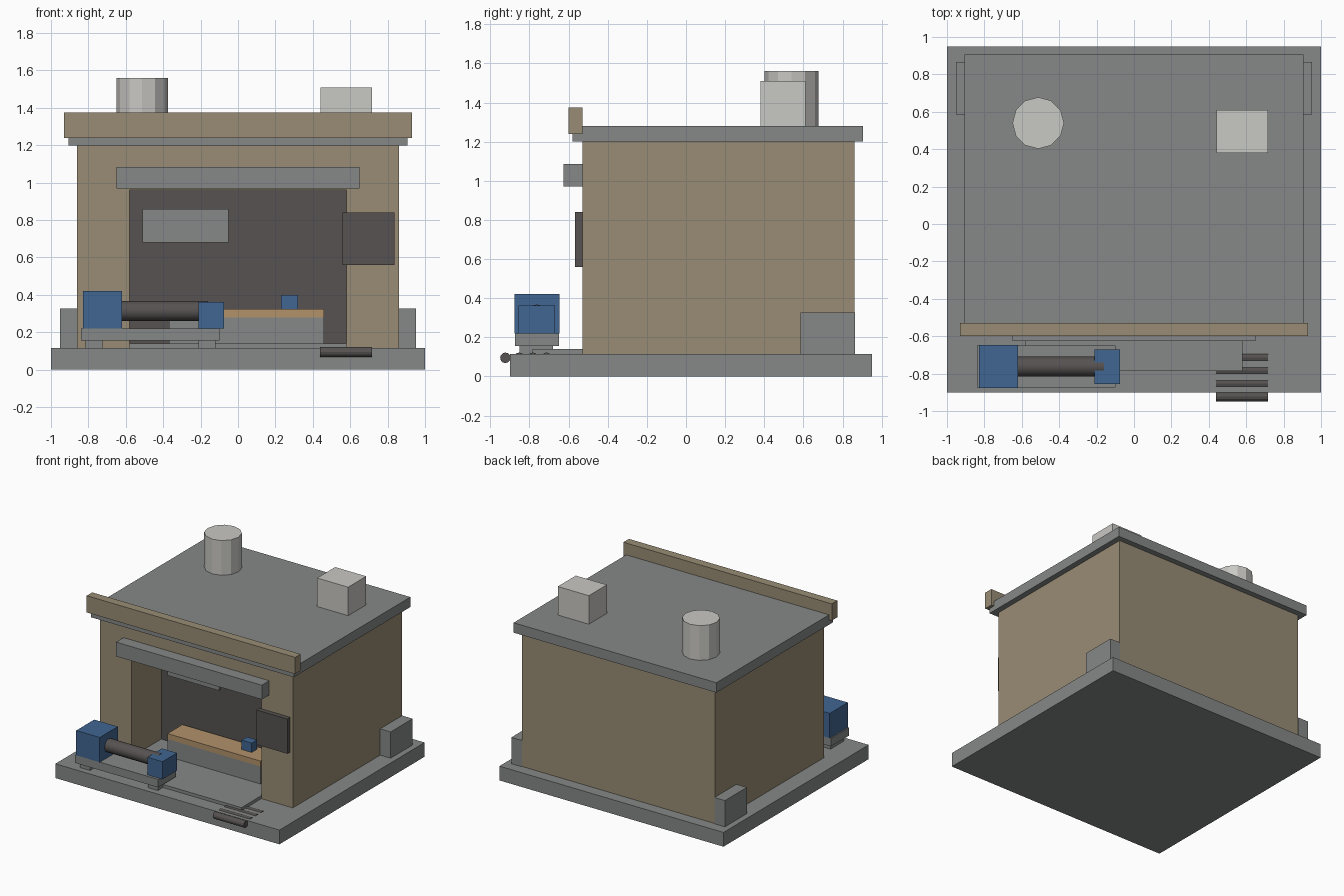
import bpy
import math

cube = bpy.data.objects.get("Cube")
if cube:
    bpy.data.objects.remove(cube, do_unlink=True)


def material(name, rgb):
    """Flat material from an sRGB triple."""
    linear = [((c / 255 + 0.055) / 1.055) ** 2.4 for c in rgb]
    mat = bpy.data.materials.new(name)
    mat.use_nodes = True
    mat.diffuse_color = (*linear, 1)
    mat.node_tree.nodes["Principled BSDF"].inputs["Base Color"].default_value = (*linear, 1)
    return mat


grey = material("concrete grey", (134, 137, 135))
tan = material("tan wall", (152, 140, 117))
dark = material("dark metal", (86, 82, 81))
blue = material("machine blue", (64, 102, 146))
wood = material("bench wood", (178, 146, 106))
pale = material("pale vent", (201, 200, 196))


def box(name, mat, x, y, z):
    """Box given by its low and high limits on each axis."""
    limits = (x, y, z)
    bpy.ops.mesh.primitive_cube_add(size=1, location=[(a + b) / 2 for a, b in limits])
    ob = bpy.context.object
    ob.name = name
    ob.scale = [b - a for a, b in limits]
    bpy.ops.object.transform_apply(location=False, rotation=False, scale=True)
    ob.data.materials.append(mat)
    return ob


def cylinder(name, mat, centre, radius, length, sides, along_x=False):
    turn = (0, math.pi / 2, 0) if along_x else (0, 0, 0)
    bpy.ops.mesh.primitive_cylinder_add(vertices=sides, radius=radius, depth=length,
                                        location=centre, rotation=turn)
    ob = bpy.context.object
    ob.name = name
    ob.data.materials.append(mat)
    return ob


GROUND = 0.115
ROOF = 1.28
WALL_FRONT = -0.53
BAY_BACK = -0.15

# Ground slab and bay floor
box("ground_slab", grey, (-1, 1), (-0.9, 0.95), (0, GROUND))
box("bay_floor", grey, (-0.58, 0.58), (-0.785, BAY_BACK), (GROUND, 0.14))

# Building shell with an open front bay
box("rear_block", tan, (-0.86, 0.86), (-0.12, 0.86), (GROUND, 1.2))
for side, sign in (("left", 1), ("right", -1)):
    box(side + "_bay_wall", tan, sorted((sign * 0.58, sign * 0.86)),
        (WALL_FRONT, -0.12), (GROUND, 1.2))
    box(side + "_side_cabinet", grey, sorted((sign * 0.86, sign * 0.953)),
        (0.585, 0.865), (GROUND, 0.327))
box("bay_lintel", tan, (-0.58, 0.58), (WALL_FRONT, -0.12), (0.96, 1.2))
box("bay_back_panel", dark, (-0.58, 0.58), (BAY_BACK, -0.12), (GROUND, 0.96))
box("bay_back_plate", grey, (-0.51, -0.05), (-0.17, BAY_BACK), (0.68, 0.86))

# Roof and front trim
box("roof", grey, (-0.905, 0.905), (-0.58, 0.905), (1.2, ROOF))
box("parapet", tan, (-0.93, 0.93), (-0.6, WALL_FRONT), (1.24, 1.375))
box("shutter_housing", grey, (-0.65, 0.65), (-0.625, WALL_FRONT), (0.97, 1.085))
box("wall_panel", dark, (0.56, 0.837), (-0.567, WALL_FRONT), (0.56, 0.84))

# Rooftop vents
cylinder("round_roof_vent", pale, (-0.512, 0.54, 1.42), 0.138, 0.28, 12)
box("square_roof_vent", pale, (0.44, 0.717), (0.38, 0.61), (ROOF, 1.51))

# Workbench in the bay
box("bench_base", grey, (-0.37, 0.46), (-0.37, -0.18), (0.14, 0.28))
box("bench_top", wood, (-0.37, 0.46), (-0.37, -0.18), (0.28, 0.325))
box("bench_vise", blue, (0.23, 0.322), (-0.285, -0.215), (0.325, 0.4))

# Machine on the forecourt
for name, x in (("machine_foot_outer", (-0.815, -0.725)), ("machine_foot_inner", (-0.21, -0.12))):
    box(name, grey, x, (-0.85, -0.68), (GROUND, 0.155))
box("machine_bed", grey, (-0.84, -0.1), (-0.875, -0.65), (0.155, 0.22))
box("machine_headstock", blue, (-0.83, -0.62), (-0.877, -0.647), (0.22, 0.42))
box("machine_tailstock", blue, (-0.21, -0.075), (-0.855, -0.67), (0.22, 0.362))
cylinder("machine_shaft", dark, (-0.4, -0.762, 0.314), 0.053, 0.48, 16, along_x=True)

# Stock rods partly sunk into the slab
for i in range(4):
    cylinder(f"stock_rod_{i + 1}", dark, (0.578, -0.923 + 0.07 * i, 0.095),
             0.027, 0.277, 12, along_x=True)

# Crisp-edged smoothing on the round machine parts
for ob in bpy.data.objects:
    ob.select_set(ob.name.startswith(("machine_shaft", "stock_rod")))
bpy.ops.object.shade_smooth_by_angle(angle=math.radians(25))
